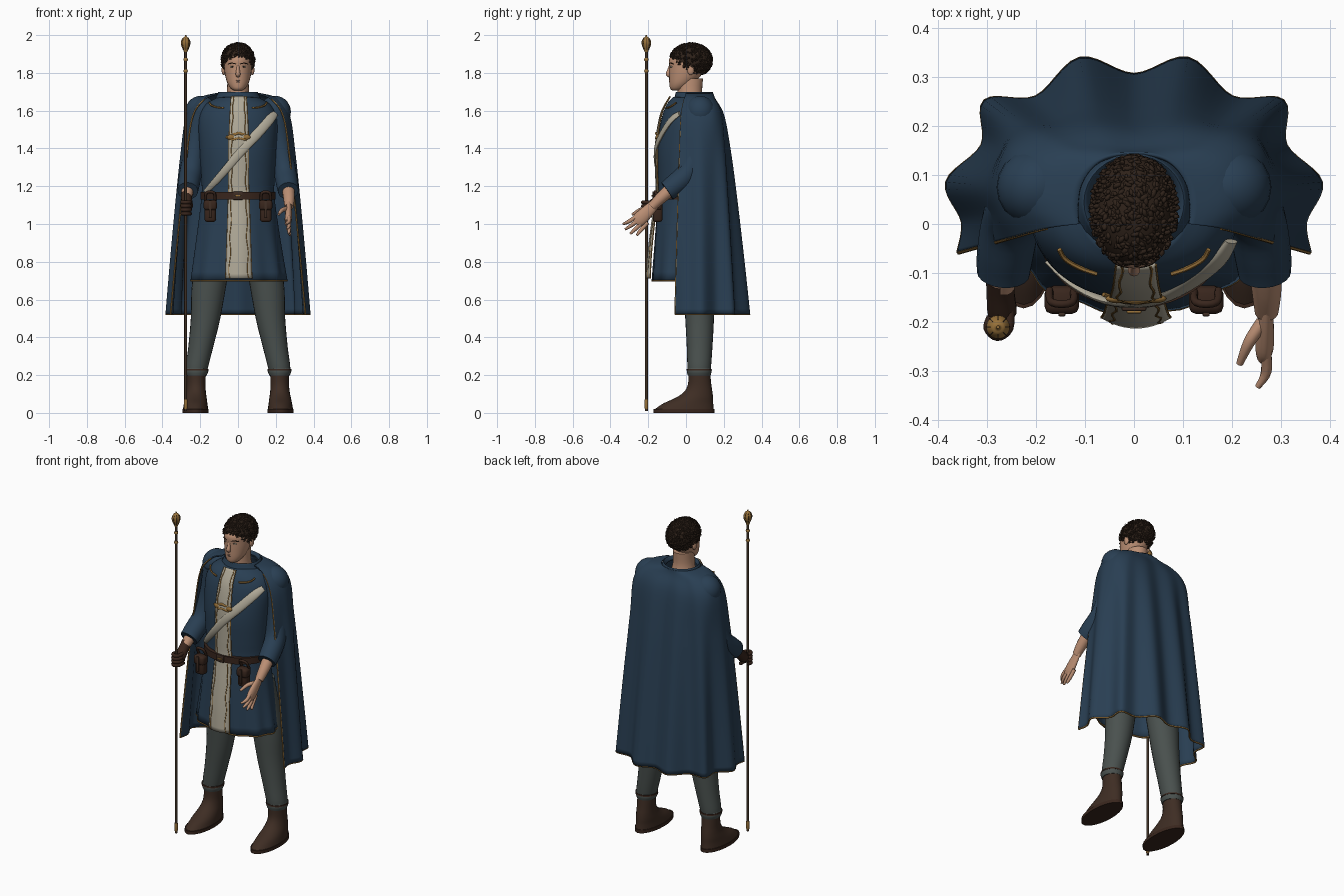
import bpy, bmesh, math, random
from mathutils import Vector, Matrix

random.seed(4)
cube = bpy.data.objects.get("Cube")
if cube:
    bpy.data.objects.remove(cube)


def material(name, r, g, b):
    m = bpy.data.materials.new(name)
    m.use_nodes = True
    m.diffuse_color = (r, g, b, 1)
    m.node_tree.nodes["Principled BSDF"].inputs["Base Color"].default_value = (r, g, b, 1)
    return m


BLUE = material("blue cloth", .022, .049, .086)
CREAM = material("cream cloth", .43, .395, .31)
GOLD = material("gold thread", .31, .165, .042)
SKIN = material("skin", .50, .275, .175)
GREY = material("grey green wool", .068, .082, .077)
BOOT = material("boot leather", .048, .026, .017)
BELT = material("dark leather", .04, .019, .012)
HAIR = material("dark hair", .028, .016, .01)
WOOD = material("dark wood", .045, .027, .016)
LIP = material("lips", .3, .18, .13)
made = []


def finish(name, bm, mat, thick=0):
    bmesh.ops.recalc_face_normals(bm, faces=bm.faces)
    me = bpy.data.meshes.new(name)
    bm.to_mesh(me)
    bm.free()
    me.materials.append(mat)
    ob = bpy.data.objects.new(name, me)
    bpy.context.collection.objects.link(ob)
    if thick:
        mod = ob.modifiers.new("thickness", 'SOLIDIFY')
        mod.thickness = thick
        mod.offset = 0
    made.append(ob)
    return ob


def spline(pts, k):
    """Smooth interpolating curve through points of any dimension."""
    out, last = [], len(pts) - 1
    for i in range(last):
        quad = [pts[max(i - 1, 0)], pts[i], pts[i + 1], pts[min(i + 2, last)]]
        for j in range(k):
            t = j / k
            out.append(tuple(
                b + .5 * t * (c - a + t * (2 * a - 5 * b + 4 * c - d + t * (3 * (b - c) + d - a)))
                for a, b, c, d in zip(*quad)))
    return out + [tuple(pts[-1])]


def grid(name, rows, mat, wrap=True, caps=True, thick=0, loop=False):
    """Skin a list of equal rows of points."""
    bm = bmesh.new()
    vs = [[bm.verts.new(p) for p in row] for row in rows]
    n = len(rows[0])
    for i in range(len(rows) if loop else len(rows) - 1):
        a, b = vs[i], vs[(i + 1) % len(rows)]
        for j in range(n if wrap else n - 1):
            k = (j + 1) % n
            bm.faces.new((a[j], a[k], b[k], b[j]))
    if caps and wrap and not loop:
        bm.faces.new(vs[0])
        bm.faces.new(vs[-1])
    return finish(name, bm, mat, thick)


def loft(name, secs, mat, n=24, k=4, wave=None, **kw):
    """Horizontal ellipses, each given as x, y, z, rx, ry."""
    rows = []
    for x, y, z, rx, ry in spline(secs, k):
        row = []
        for j in range(n):
            a = math.tau * j / n
            f = 1 + (wave(a, z) if wave else 0)
            row.append((x + rx * f * math.cos(a), y + ry * f * math.sin(a), z))
        rows.append(row)
    grid(name, rows, mat, **kw)
    return rows


def tube(name, pts, mat, r=None, n=10, k=4, flat=1, ref=None, loop=False):
    """Round or flattened tube along points x, y, z, radius."""
    pts = [tuple(p) + ((r,) if r else ()) for p in pts]
    pts = spline(pts, k)
    pos = [Vector(p[:3]) for p in pts]
    if ref is None:
        d = pos[-1] - pos[0]
        low = min(range(3), key=lambda i: abs(d[i]))
        ref = [float(i == low) for i in range(3)]
    rows, m = [], len(pos)
    for i, p in enumerate(pos):
        nxt = pos[(i + 1) % m] if loop else pos[min(i + 1, m - 1)]
        prv = pos[i - 1] if loop or i else p
        t = (nxt - prv).normalized()
        side = t.cross(Vector(ref)).normalized()
        up = side.cross(t)
        rows.append([p + pts[i][3] * (side * math.cos(a) + up * flat * math.sin(a))
                     for a in (math.tau * j / n for j in range(n))])
    return grid(name, rows, mat, loop=loop)


def ball(name, loc, size, mat):
    bm = bmesh.new()
    bmesh.ops.create_uvsphere(bm, u_segments=20, v_segments=14, radius=1,
                              matrix=Matrix.Translation(loc) @ Matrix.Diagonal((*size, 1)))
    return finish(name, bm, mat)


def box(name, loc, size, mat, bevel=.008):
    bm = bmesh.new()
    bmesh.ops.create_cube(bm, size=1, matrix=Matrix.Translation(loc) @ Matrix.Diagonal((*size, 1)))
    bmesh.ops.bevel(bm, geom=bm.edges[:], offset=bevel, segments=2, affect='EDGES', profile=.5)
    return finish(name, bm, mat)


# Tunic with a pleated skirt
def pleats(a, z):
    return max(0, 1.1 - z) * .07 * math.cos(11 * a + .6)


tunic = loft("tunic", [(0, .03, 1.67, .1, .095), (0, .02, 1.63, .17, .12), (0, .012, 1.55, .205, .14),
                       (0, 0, 1.4, .2, .15), (0, 0, 1.25, .192, .147), (0, 0, 1.15, .19, .145),
                       (0, -.005, .95, .215, .155), (.003, -.015, .7, .25, .162)],
             BLUE, n=88, wave=pleats, caps=False, thick=.006)
tube("tunic_hem_trim", tunic[-1], GOLD, r=.005, n=6, k=1, ref=(0, 0, 1), loop=True)
loft("collar", [(0, .04, 1.60, .155, .12), (0, .042, 1.645, .13, .11), (0, .044, 1.68, .113, .102),
                (0, .044, 1.7, .102, .096), (0, .044, 1.68, .088, .084)], BLUE, n=32, caps=False)

# Cream front panel: height, front depth, half width
profile = spline([(1.675, -.085, .04), (1.6, -.128, .045), (1.5, -.152, .05), (1.4, -.162, .052),
                  (1.25, -.16, .052), (1.15, -.16, .055), (1, -.182, .06), (.85, -.2, .065),
                  (.712, -.21, .07)], 4)


def on_panel(p, u, lift=0):
    return (p[2] * u + .004, p[1] + .6 * (p[2] - .035) * u * u - lift, p[0])


grid("front_panel", [[on_panel(p, j / 6) for j in range(-6, 7)] for p in profile],
     CREAM, wrap=False, thick=.006)
for u, side in ((-1, "right"), (1, "left")):
    tube(side + "_panel_edge_trim", [on_panel(p, u, .001) for p in profile], GOLD, r=.003, n=6, k=1)
    tube(side + "_panel_embroidery", [on_panel(p, u * .72 + .06 * math.sin(i * 1.4), .002)
                                      for i, p in enumerate(profile)], GOLD, r=.003, n=6, k=2)
    ball(side + "_chest_clasp", (.004 + u * .04, -.152, 1.46), (.022, .009, .014), GOLD)
for z, w in ((1.475, .035), (1.448, .062)):
    tube("chest_embroidery", [(-w, -.143, z + .014), (-w / 2, -.155, z), (.004, -.159, z + .006),
                              (w / 2 + .008, -.155, z), (w + .008, -.143, z + .014)],
         GOLD, r=.007, n=8, flat=.7)

# Cape: half outlines from the middle of the back to the front edge
neck = [(0, .142), (.035, .14), (.068, .128), (.092, .106), (.108, .076), (.113, .046), (.114, .022), (.112, 0)]
shoulder = [(0, .15), (.05, .153), (.1, .152), (.15, .147), (.193, .12), (.213, .065), (.203, .025), (.178, -.008)]
upper = [(0, .19), (.08, .2), (.15, .19), (.21, .18), (.256, .142), (.272, .075), (.262, .02), (.24, -.025)]
hem = [(0, .303), (.11, .336), (.2, .257), (.303, .25), (.308, .16), (.38, .085), (.348, .005), (.357, -.058)]


def cape_row(half, z):
    full = [(-x, y) for x, y in reversed(half[1:])] + half
    return spline([(x, y, z) for x, y in full], 6)


outlines = [(neck, 1.69), (shoulder, 1.66), (upper, 1.57)]
for t in (.2, .4, .6, .8, 1):
    f = t ** .8
    mix = [(a[0] + (b[0] - a[0]) * f, a[1] + (b[1] - a[1]) * f) for a, b in zip(upper, hem)]
    outlines.append((mix, 1.57 - 1.048 * t))
columns = zip(*[cape_row(*o) for o in outlines])
cape = [list(r) for r in zip(*[spline(c, 5) for c in columns])]
grid("cape", cape, BLUE, wrap=False, thick=.008)
tube("cape_hem_trim", cape[-1], GOLD, r=.005, n=6, k=1, ref=(0, 0, 1))
for j, side in ((0, "right"), (-1, "left")):
    tube(side + "_cape_edge_trim", [row[j] for row in cape[5:]], GOLD, r=.0045, n=6, k=1)

# Paired parts: shoulders, sleeves, legs, boots, pouches
for s, side in ((-1, "right_"), (1, "left_")):
    ball(side + "shoulder", (s * .195, .075, 1.593), (.085, .081, .086), BLUE)
    tube(side + "sleeve", [(s * .2, .06, 1.58, .068), (s * .225, .05, 1.42, .058),
                           (s * .248, .015, 1.28, .06), (s * .262, -.06, 1.205, .058),
                           (s * .266, -.1, 1.175, .054)], BLUE, n=20, ref=(1, 0, 0))
    tube(side + "brooch", [(s * .152, -.052, 1.643), (s * .14, -.072, 1.628), (s * .11, -.09, 1.618),
                           (s * .075, -.102, 1.615)], GOLD, r=.005, n=6)
    loft(side + "trouser_leg", [(s * .1, .06, .98, .09, .085), (s * .15, .068, .7, .092, .084),
                                (s * .172, .072, .5, .078, .076), (s * .197, .072, .35, .066, .068),
                                (s * .218, .07, .24, .059, .062), (s * .22, .07, .2, .05, .055)], GREY)
    loft(side + "trouser_cuff", [(s * .22, .07, .238, .056, .06), (s * .22, .07, .222, .063, .066),
                                 (s * .22, .07, .198, .054, .06)], GREY, k=2)
    loft(side + "cuff_tie", [(s * .22, .07, .233, .063, .066), (s * .22, .07, .224, .064, .067)], BELT, k=1)
    loft(side + "boot", [(s * .22, .07, .21, .05, .058), (s * .221, .072, .15, .049, .062),
                         (s * .222, .064, .11, .052, .076), (s * .223, .044, .08, .057, .099),
                         (s * .224, .012, .05, .062, .132), (s * .225, -.01, .018, .067, .157)], BOOT)
    loft(side + "sole", [(s * .225, -.01, .02, .07, .162), (s * .225, -.01, 0, .07, .162)], BELT, k=1)
    x = s * .147
    box(side + "pouch", (x, -.15, 1.065), (.06, .05, .11), BELT, .014)
    box(side + "pouch_flap", (x, -.155, 1.1), (.07, .056, .055), BELT, .014)
    box(side + "pouch_strap", (x, -.184, 1.08), (.014, .008, .09), BOOT, .002)
    tube(side + "pouch_loop", [(x - .025, -.135, 1.12), (x - .02, -.16, 1.165), (x + .02, -.16, 1.165),
                               (x + .025, -.135, 1.12)], BELT, r=.008, n=8)

# Belt and buckle
loft("belt", [(0, -.004, 1.13, .198, .168), (0, -.004, 1.17, .198, .168)], BELT, n=48, k=1)
box("buckle", (0, -.172, 1.15), (.05, .01, .044), BOOT, .003)
box("buckle_pin", (0, -.179, 1.15), (.03, .006, .008), GOLD, .002)

# Diagonal cloth sash
tube("sash", [(.198, -.035, 1.585, .017), (.165, -.08, 1.55, .026), (.1, -.129, 1.475, .026),
              (.03, -.159, 1.4, .024), (-.05, -.157, 1.305, .021), (-.12, -.123, 1.225, .018),
              (-.172, -.078, 1.17, .013)], CREAM, n=14, flat=.4, ref=(0, -1, 0))

# Bare left hand
tube("left_forearm", [(.264, -.05, 1.21, .036), (.27, -.13, 1.14, .031), (.27, -.18, 1.09, .024)], SKIN, n=14)
tube("left_palm", [(.27, -.155, 1.115, .024), (.268, -.205, 1.065, .034), (.266, -.245, 1.025, .038),
                   (.264, -.265, 1.005, .03)], SKIN, n=14, flat=.5, ref=(1, 0, 0))
for i, (x, y, z) in enumerate([(.252, -.332, 1.0), (.26, -.322, .972), (.268, -.295, .948), (.276, -.26, .94)]):
    ky, kz = -.268 + .015 * i, 1.03 - .014 * i
    tube("left_finger", [(.266, ky + .02, kz + .02, .011), (.27, (ky + y) / 2, (kz + z) / 2, .0105),
                         (x, y, z, .006)], SKIN, n=8)
tube("left_thumb", [(.262, -.2, 1.08, .014), (.235, -.24, 1.075, .012), (.215, -.285, 1.05, .007)], SKIN, n=8)

# Gloved right hand round the staff
tube("right_forearm", [(-.265, -.06, 1.2, .036), (-.272, -.13, 1.14, .028)], SKIN, n=14)
tube("right_glove", [(-.272, -.112, 1.155, .03), (-.272, -.14, 1.13, .029), (-.268, -.18, 1.095, .03),
                     (-.262, -.197, 1.085, .02)], BELT, n=14)
for i in range(4):
    z = 1.055 + .02 * i
    tube("right_glove_finger", [(-.254, -.17, z), (-.256, -.212, z), (-.278, -.228, z), (-.296, -.212, z),
                                (-.29, -.19, z)], BELT, r=.0105, n=8)

# Staff with a ribbed finial
sx, sy = -.277, -.21


def turned(name, rings, mat, k=3):
    loft(name, [(sx, sy, z, r, r) for z, r in rings], mat, n=16, k=k)


turned("staff", [(.01, .008), (1.93, .008)], WOOD, 1)
turned("staff_ferrule", [(.012, .006), (.03, .01), (.06, .01), (.07, .009)], GOLD, 1)
for z in (1.81, 1.87):
    turned("staff_ring", [(z - .008, .009), (z, .012), (z + .008, .009)], GOLD)
turned("staff_finial", [(1.91, .009), (1.922, .013), (1.945, .022), (1.965, .024), (1.985, .015),
                        (1.991, .006), (2, .003)], GOLD)
for i in range(8):
    a = math.tau * i / 8
    tube("finial_rib", [(sx + r * math.cos(a), sy + r * math.sin(a), z) for z, r in
                        ((1.922, .013), (1.945, .022), (1.965, .024), (1.985, .015))], WOOD, r=.0013, n=5)

# Head and face
loft("neck", [(0, .03, 1.62, .075, .075), (0, .02, 1.69, .06, .066), (0, .022, 1.77, .056, .068)], SKIN)
loft("head", [(0, -.05, 1.706, .02, .022), (0, -.042, 1.718, .038, .042), (0, -.025, 1.745, .056, .063),
              (0, -.005, 1.785, .068, .084), (0, .006, 1.83, .074, .095), (0, .012, 1.875, .073, .1),
              (0, .022, 1.91, .055, .075), (0, .025, 1.93, .025, .035)], SKIN)
tube("nose", [(0, -.083, 1.838, .007), (0, -.09, 1.812, .01), (0, -.094, 1.793, .013),
              (0, -.082, 1.783, .009)], SKIN, n=10)
for z in (1.752, 1.759):
    tube("lip", [(-.022, -.076, z), (0, -.087, z), (.022, -.076, z)], LIP, r=.004, n=8)
for s, side in ((-1, "right_"), (1, "left_")):
    ball(side + "ear", (s * .076, .025, 1.815), (.011, .018, .027), SKIN)
    ball(side + "eye", (s * .03, -.076, 1.833), (.012, .009, .005), CREAM)
    ball(side + "iris", (s * .03, -.082, 1.833), (.0045, .004, .0045), HAIR)
    tube(side + "eyebrow", [(s * .012, -.087, 1.847), (s * .032, -.082, 1.852), (s * .052, -.067, 1.847)],
         HAIR, r=.003, n=6)


# Curly hair: a trimmed cap covered with small clumps
def in_hair(p):
    return p.z > max(1.885 - .7 * (p.y + .09), 1.795)


centre, size = Vector((0, .026, 1.866)), Vector((.084, .113, .092))
bm = bmesh.new()
bmesh.ops.create_uvsphere(bm, u_segments=32, v_segments=24, radius=1,
                          matrix=Matrix.Translation(centre) @ Matrix.Diagonal((*size, 1)))
bmesh.ops.delete(bm, geom=[v for v in bm.verts if not in_hair(v.co)], context='VERTS')
for i in range(1100):
    d = Vector([random.gauss(0, 1) for _ in range(3)]).normalized()
    p = centre + d * size
    if in_hair(p):
        turn = Matrix.Rotation(random.uniform(0, 3), 4, d)
        stretch = Matrix.Diagonal((1.4, .7, .7, 1))
        bmesh.ops.create_icosphere(bm, subdivisions=1, radius=random.uniform(.005, .009),
                                   matrix=Matrix.Translation(p) @ turn @ stretch)
finish("hair", bm, HAIR)

# Smooth shading with sharp edges kept
bpy.ops.object.select_all(action='DESELECT')
for ob in made:
    ob.select_set(True)
bpy.context.view_layer.objects.active = made[0]
bpy.ops.object.shade_smooth_by_angle(angle=math.radians(50))
